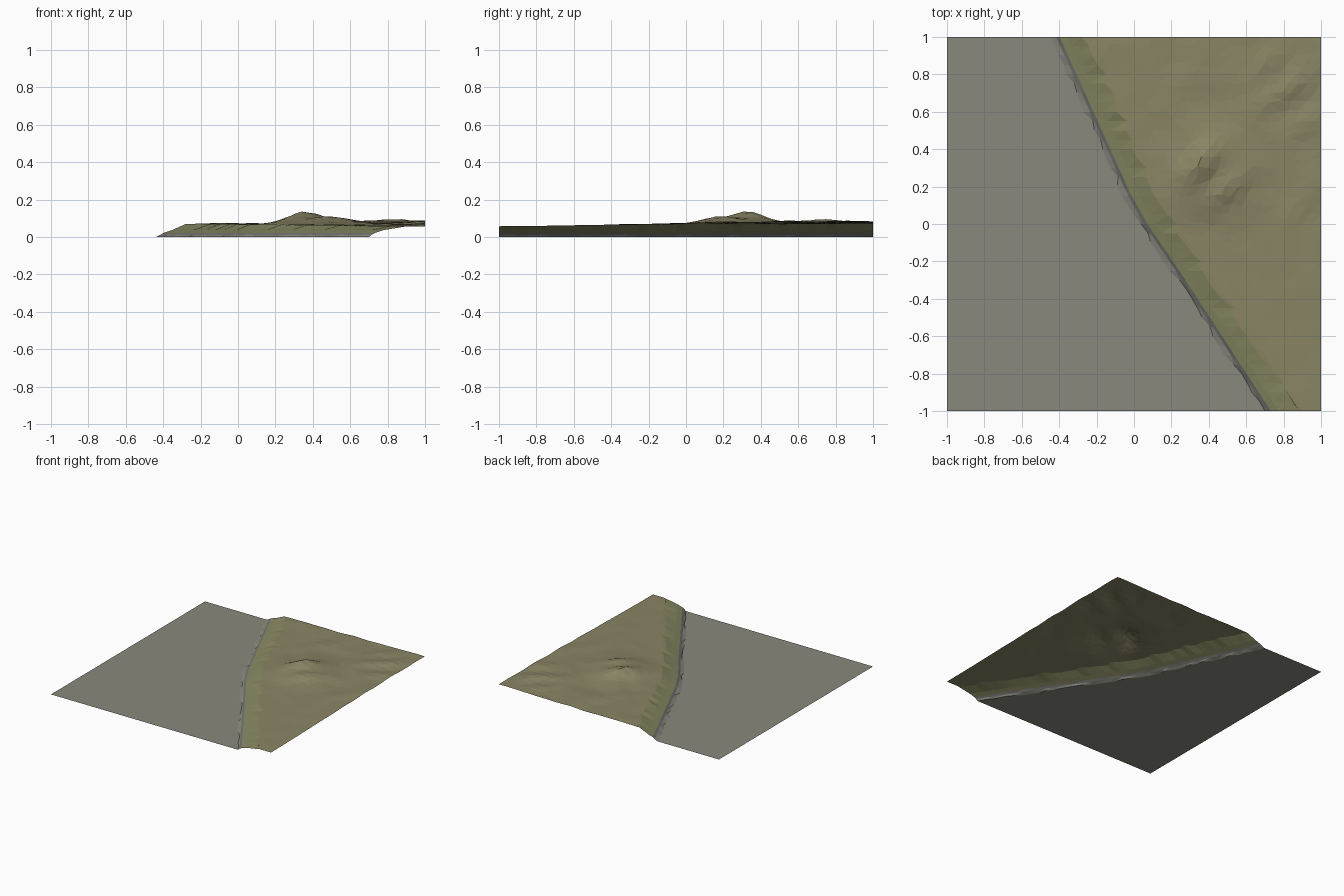
import bpy, bmesh, math, random
from mathutils import noise, Vector

if "Cube" in bpy.data.objects:
    bpy.data.objects.remove(bpy.data.objects["Cube"])

random.seed(4)
ROWS = 40
COAST = [(-1, .72), (-.28, .25), (0, .06), (.16, -.03), (.47, -.17), (1, -.41)]


def lerp_table(table, t):
    for (a, va), (b, vb) in zip(table, table[1:]):
        if t <= b:
            return va + (vb - va) * (t - a) / (b - a)
    return table[-1][1]


def coast(y):
    return lerp_table(COAST, y)


def bump(x, y, cx, cy, h, along, across, angle):
    c, s = math.cos(math.radians(angle)), math.sin(math.radians(angle))
    dx, dy = x - cx, y - cy
    u, v = dx * c + dy * s, -dx * s + dy * c
    return h * math.exp(-(u / along) ** 2 - (v / across) ** 2)


# (x, y, height, half length, half width, direction)
HILLS = [(.36, .34, .045, .12, .07, 52), (.42, .26, .027, .24, .17, 45),
         (.50, .18, .026, .12, .06, 45), (.24, .20, .012, .12, .10, 60),
         (.82, .72, .017, .18, .06, 35), (.72, .86, .010, .15, .06, 40),
         (.93, .55, .010, .14, .06, 40)]


def land_z(x, y):
    z = lerp_table([(-1, .057), (-.3, .063), (.2, .069), (1, .072)], y)
    z += .010 * max(0, min(1, (x - .1) / .9)) * max(0, min(1, (y + .8) / 1))
    inland = max(0, min(1, (x - coast(y) - .14) / .2))
    z += sum(bump(x, y, *h) for h in HILLS) * (.3 + .7 * inland)
    rough = max(0, min(1, (y + .5) / .6)) * inland
    z += noise.noise(Vector((x * 7, y * 7, 2))) * (.002 + .005 * rough)
    return z


def make_sheet(name, rows, color):
    me = bpy.data.meshes.new(name)
    ob = bpy.data.objects.new(name, me)
    bpy.context.collection.objects.link(ob)
    bm = bmesh.new()
    grid = [[bm.verts.new(p) for p in row] for row in rows]
    for r0, r1 in zip(grid, grid[1:]):
        for i in range(len(r0) - 1):
            bm.faces.new((r0[i], r0[i + 1], r1[i + 1], r1[i]))
    bmesh.ops.triangulate(bm, faces=bm.faces[:], quad_method='SHORT_EDGE')
    bm.to_mesh(me)
    bm.free()
    mat = bpy.data.materials.new(name + "_colour")
    mat.diffuse_color = (*color, 1)
    mat.use_nodes = True
    mat.node_tree.nodes["Principled BSDF"].inputs["Base Color"].default_value = mat.diffuse_color
    me.materials.append(mat)


# shared edges between the strips
ys = [-1 + 2 * i / ROWS for i in range(ROWS + 1)]
foot = [(coast(y) - random.uniform(.012, .045), y, 0) for y in ys]
wall_low = [(coast(y) - .006, y, .012 + random.uniform(-.002, .002)) for y in ys]
wall_top = [(coast(y) + .012, y, .022) for y in ys]
bank_mid = [(coast(y) + .055, y, .036) for y in ys]
bank_top = []
for y in ys:
    x = coast(y) + random.uniform(.13, .17)
    bank_top.append((x, y, land_z(x, y) - .002))

# flat lower ground
make_sheet("lower_ground", [[(-1, y, 0), f] for y, f in zip(ys, foot)], (.25, .25, .205))

# rubble at the foot of the wall, then the wall itself
make_sheet("rubble_foot", list(zip(foot, wall_low)), (.25, .25, .21))
make_sheet("shore_wall", list(zip(wall_low, wall_top)), (.17, .17, .16))

# grassy bank
make_sheet("grass_bank", list(zip(wall_top, bank_mid, bank_top)), (.24, .24, .12))

# hilly upper ground
COLS = 20
hills = []
for j, (y, start) in enumerate(zip(ys, bank_top)):
    row = [start]
    for i in range(1, COLS + 1):
        x = start[0] + (1 - start[0]) * i / COLS
        yy = y
        if i < COLS and 0 < j < ROWS:
            x += random.uniform(-.3, .3) * (1 - start[0]) / COLS
            yy += random.uniform(-.014, .014)
        row.append((x, yy, land_z(x, yy)))
    hills.append(row)
make_sheet("hilly_ground", hills, (.255, .235, .13))
